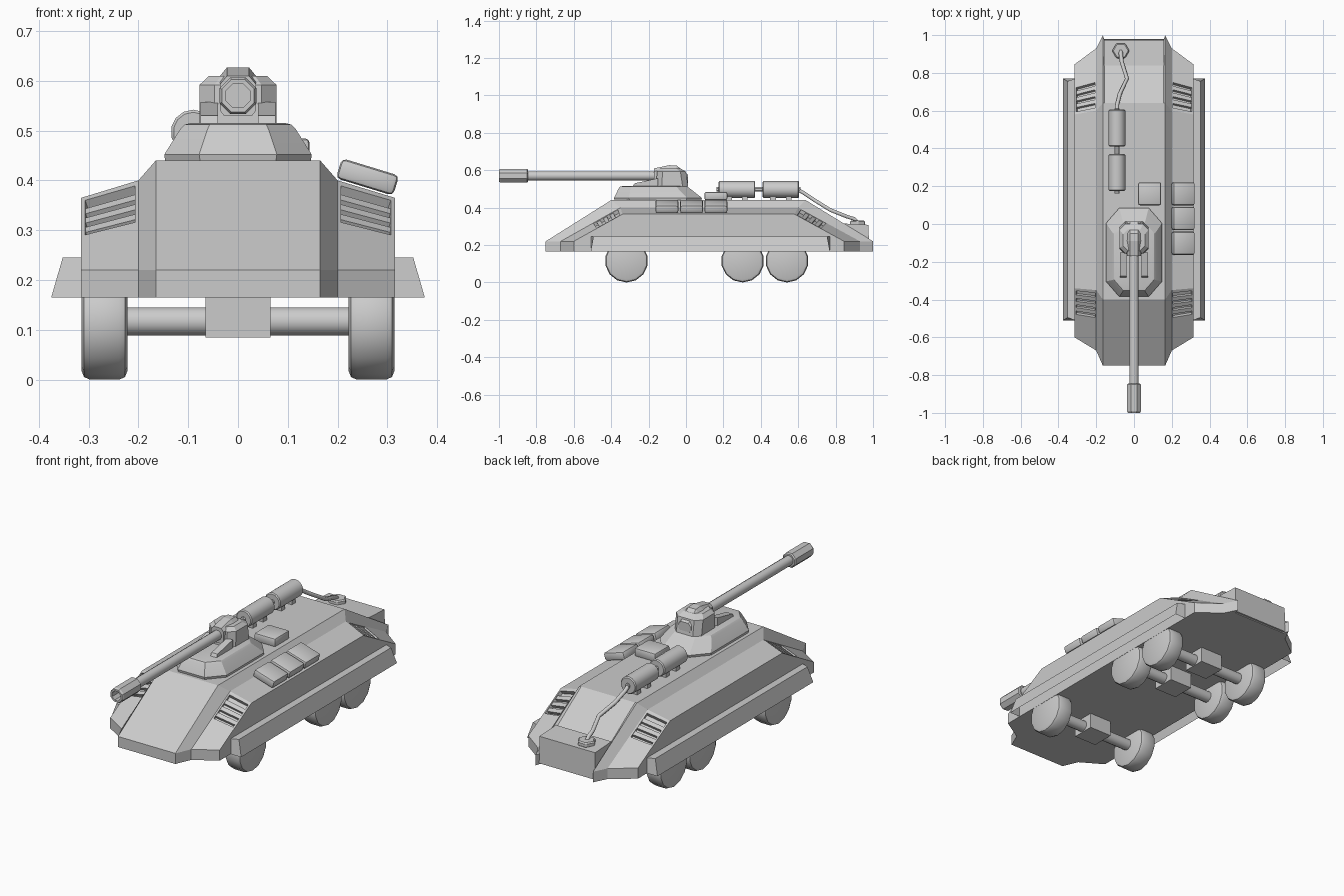
import bpy, bmesh, math
from mathutils import Vector, Matrix

if "Cube" in bpy.data.objects:
    bpy.data.objects.remove(bpy.data.objects["Cube"])


def finish(name, bm, smooth=None, bevel=0, segs=1):
    bmesh.ops.recalc_face_normals(bm, faces=bm.faces)
    if bevel:
        sharp = [e for e in bm.edges if len(e.link_faces) == 2 and e.calc_face_angle() > 1.0]
        bmesh.ops.bevel(bm, geom=sharp, offset=bevel, segments=segs, profile=0.5, affect='EDGES')
    me = bpy.data.meshes.new(name)
    bm.to_mesh(me)
    bm.free()
    ob = bpy.data.objects.new(name, me)
    bpy.context.collection.objects.link(ob)
    if smooth:
        bpy.ops.object.select_all(action='DESELECT')
        ob.select_set(True)
        bpy.context.view_layer.objects.active = ob
        bpy.ops.object.shade_smooth_by_angle(angle=math.radians(smooth))
    return ob


def loft(name, rings, **kw):
    bm = bmesh.new()
    vs = [[bm.verts.new(p) for p in r] for r in rings]
    n = len(vs[0])
    for a, b in zip(vs, vs[1:]):
        for i in range(n):
            bm.faces.new((a[i], a[(i + 1) % n], b[(i + 1) % n], b[i]))
    bm.faces.new(vs[0])
    bm.faces.new(vs[-1])
    return finish(name, bm, **kw)


def box(name, centre, size, tilt=0, **kw):
    bm = bmesh.new()
    m = Matrix.Translation(centre) @ Matrix.Rotation(tilt, 4, 'Y') @ Matrix.Diagonal((*size, 1))
    bmesh.ops.create_cube(bm, size=1, matrix=m)
    return finish(name, bm, **kw)


def cyl(name, a, b, r, n, smooth=40, phase=0.5, **kw):
    a, b = Vector(a), Vector(b)
    d = (b - a).normalized()
    u = Vector((1, 0, 0)) if abs(d.x) < 0.5 else Vector((0, 1, 0))
    v = d.cross(u)
    rings = [[p + r * (math.cos(t) * u + math.sin(t) * v)
              for t in [2 * math.pi * (i + phase) / n for i in range(n)]] for p in (a, b)]
    return loft(name, rings, smooth=smooth, **kw)


def octagon(z, hx, y0, y1, cx, cy):
    return [(-hx + cx, y0, z), (hx - cx, y0, z), (hx, y0 + cy, z), (hx, y1 - cy, z),
            (hx - cx, y1, z), (-hx + cx, y1, z), (-hx, y1 - cy, z), (-hx, y0 + cy, z)]


# Hull: side profiles at stations across x (x, front, front top, rear top, rear, top z)
half = [(0.155, -0.75, -0.40, 0.64, 0.97, 0.44), (0.165, -0.75, -0.40, 0.64, 1.0, 0.44),
        (0.20, -0.67, -0.35, 0.60, 0.93, 0.40), (0.315, -0.60, -0.34, 0.58, 0.845, 0.365)]
stations = [(-s[0],) + s[1:] for s in reversed(half)] + half
hull = loft("hull", [[(x, f, .165), (x, f, .22), (x, ft, zt), (x, rt, zt), (x, r, .22), (x, r, .165)]
                     for x, f, ft, rt, r, zt in stations])


# Louvred vents recessed into the four sloping corner panels
def panel(s, rear):
    (xa, fa, ta, ra, ba, za), (xb, fb, tb, rb, bb, zb) = half[2], half[3]
    if rear:
        fa, ta, fb, tb = ba, ra, bb, rb
    A, B, C, D = [Vector(p) for p in ((s * xa, fa, .22), (s * xb, fb, .22), (s * xb, tb, zb), (s * xa, ta, za))]
    n = (B - A).cross(D - A).normalized()
    if n.z < 0:
        n = -n
    return lambda u, v, d: A.lerp(B, u).lerp(D.lerp(C, u), v) + n * d


def patch(name, P, v0, v1, d0, d1, u0=0.06, u1=0.93):
    # v0 / v1 hold the heights at the inner and outer ends
    return loft(name, [[P(u0, v0[0], d), P(u1, v0[1], d), P(u1, v1[1], d), P(u0, v1[0], d)] for d in (d0, d1)])


for s in (-1, 1):
    for rear in (0, 1):
        P = panel(s, rear)
        cut = patch("vent_cutter", P, (.54, .48), (.95, .95), -0.02, 0.05)
        cut.hide_render = True
        cut.hide_set(True)
        m = hull.modifiers.new("vent", 'BOOLEAN')
        m.operation, m.object, m.solver = 'DIFFERENCE', cut, 'EXACT'
        for k in range(3):
            a, b = .12 + k * .27, .27 + k * .27
            lo = (.54 + .41 * a, .48 + .47 * a)
            hi = (.54 + .41 * b, .48 + .47 * b)
            patch("vent_slat", P, lo, hi, -0.022, -0.004)

# Side skirts, open underneath
for s in (-1, 1):
    sk = loft("side_skirt", [[(s * .313, y0, .165), (s * .313, y0, .245), (s * .352, y1, .245), (s * .375, y0, .165)]
                             for y0, y1 in ((-.51, -.495), (.77, .755))])
    bm = bmesh.new()
    bm.from_mesh(sk.data)
    bmesh.ops.delete(bm, geom=[f for f in bm.faces if f.normal.z < -0.9], context='FACES')
    bm.to_mesh(sk.data)
    bm.free()

# Wheels, axles and differentials
for y in (-0.318, 0.303, 0.54):
    cyl("axle", (-.24, y, .117), (.24, y, .117), 0.029, 12)
    box("differential", (0, y, .127), (.13, .12, .084))
    for s in (-1, 1):
        cyl("wheel", (s * .222, y, .115), (s * .314, y, .115), 0.115, 14, bevel=0.017, segs=2)

# Rear box with filler cap
loft("rear_box", [[(x, .84, .17), (x, .84, .315), (x, .975, .308), (x, .98, .17)] for x in (-.16, .16)])
cyl("filler_cap", (-.07, .917, .305), (-.07, .917, .332), 0.046, 6, smooth=None, phase=0, bevel=0.006)

# Turret base
loft("turret_base", [octagon(z, hx, y0, y1, c, c * 1.15) for z, hx, y0, y1, c in
                     ((.438, .146, -.382, .082, .07), (.452, .148, -.385, .085, .07),
                      (.503, .116, -.36, .02, .055), (.512, .107, -.352, .008, .05),
                      (.515, .095, -.34, -.004, .045))], smooth=25)

# Gun mount: body, central mantlet and two front arms
loft("gun_mount", [octagon(z, hx, y0, y1, c, c) for z, hx, y0, y1, c in
                   ((.513, .077, -.16, .012, .03), (.592, .077, -.155, .0, .03), (.61, .058, -.14, -.03, .024))])
loft("mantlet", [[(-w, y, .53), (w, y, .53), (.036, y, .54), (.036, y, t - .017),
                  (.022, y, t), (-.022, y, t), (-.036, y, t - .017), (-.036, y, .54)]
                 for y, t, w in ((-.17, .61, .028), (-.09, .627, .028), (-.05, .625, .028), (.012, .575, .028))])
for s in (-1, 1):
    loft("mount_arm", [[(s * x, -.285, .513), (s * x, -.275, .53), (s * x, -.15, .557), (s * x, -.15, .513)]
                       for x in (.04, .075)])

# Gun barrel and hollow octagonal muzzle
cyl("barrel", (0, -.86, .57), (0, -.1, .57), 0.025, 12)
muzzle = []
for y, r in ((-.845, .034), (-.85, .04), (-.99, .04), (-1.0, .035), (-1.0, .026), (-.93, .026)):
    muzzle.append([(r * math.cos(t), y, .57 + r * math.sin(t))
                   for t in [math.pi * (i + .5) / 4 for i in range(8)]])
loft("muzzle", muzzle)

# Fuel drums with supports, connecting pipe and hose
for y in (.175, .41):
    cyl("fuel_drum", (-.09, y, .497), (-.09, y + .195, .497), 0.045, 14, bevel=0.005)
    for dy in (.055, .14):
        box("drum_support", (-.09, y + dy, .45), (.05, .03, .03))
cyl("drum_pipe", (-.09, .162, .497), (-.09, .612, .497), 0.013, 8)
cu = bpy.data.curves.new("hose", 'CURVE')
cu.dimensions = '3D'
cu.bevel_depth, cu.bevel_resolution = 0.011, 1
pts = [(-.09, .60, .495), (-.09, .63, .478), (-.075, .69, .438), (-.037, .77, .388),
       (-.065, .86, .352), (-.07, .90, .34), (-.07, .917, .322)]
sp = cu.splines.new('POLY')
sp.points.add(len(pts) - 1)
for p, co in zip(sp.points, pts):
    p.co = (*co, 1)
bpy.context.collection.objects.link(bpy.data.objects.new("hose", cu))

# Stowage packs: three on the tilted right side deck, one flat on the roof
for y in (-.102, .03, .16):
    box("stowage_pack", (.26, y, .407), (.12, .122, .042), tilt=math.radians(17), bevel=0.01, segs=2, smooth=30)
box("stowage_pack", (.083, .16, .462), (.122, .122, .045), bevel=0.01, segs=2, smooth=30)
